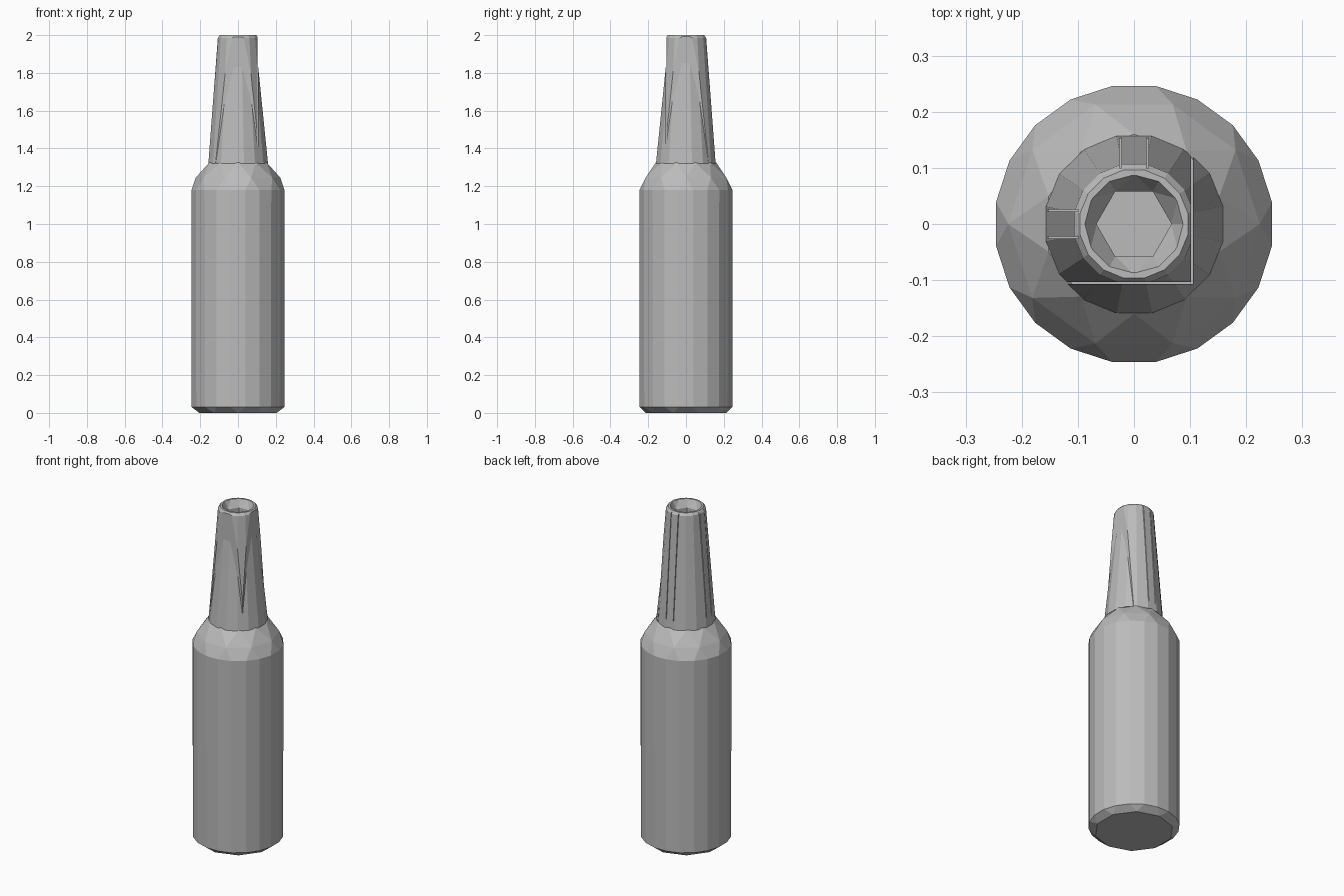
import bpy, bmesh, math
from mathutils import Vector

cube = bpy.data.objects.get("Cube")
if cube:
    bpy.data.objects.remove(cube, do_unlink=True)

# Single bare grey material
steel = bpy.data.materials.new("plain grey")
steel.use_nodes = True
grey = (0.5, 0.5, 0.5, 1)
steel.diffuse_color = grey
steel.node_tree.nodes["Principled BSDF"].inputs["Base Color"].default_value = grey


def faceted(name, rings, trims=()):
    """Convex solid around rings (sides, radius, z, turn), then cut by planes.
    Each trim is (point, normal); the side the normal points to is removed."""
    bm = bmesh.new()
    for sides, radius, z, turn in rings:
        for i in range(sides):
            a = math.tau * (i + turn) / sides
            bm.verts.new((radius * math.cos(a), radius * math.sin(a), z))
    bmesh.ops.convex_hull(bm, input=bm.verts[:])
    bmesh.ops.dissolve_limit(bm, angle_limit=0.01, verts=bm.verts[:], edges=bm.edges[:])
    for point, normal in trims:
        bmesh.ops.bisect_plane(bm, geom=bm.verts[:] + bm.edges[:] + bm.faces[:],
                               plane_co=point, plane_no=normal, clear_outer=True)
        rim = [e for e in bm.edges if e.is_boundary]
        bmesh.ops.holes_fill(bm, edges=rim, sides=0)
    bmesh.ops.recalc_face_normals(bm, faces=bm.faces[:])
    mesh = bpy.data.meshes.new(name)
    bm.to_mesh(mesh)
    bm.free()
    mesh.materials.append(steel)
    obj = bpy.data.objects.new(name, mesh)
    bpy.context.collection.objects.link(obj)
    return obj


def slit(name, direction, offset):
    """Thin radial board used to score a seam down the neck."""
    bpy.ops.mesh.primitive_cube_add(size=1)
    obj = bpy.context.object
    obj.name = name
    side = Vector((-direction.y, direction.x, 0))
    obj.location = direction * 0.2 + side * offset + Vector((0, 0, 1.72))
    obj.scale = [0.2 if abs(d) > 0.5 else 0.004 for d in direction[:2]] + [0.7]
    obj.data.materials.append(steel)
    return obj


def carve(target, cutter):
    mod = target.modifiers.new("carve", 'BOOLEAN')
    mod.operation = 'DIFFERENCE'
    mod.solver = 'EXACT'
    mod.object = cutter
    bpy.context.view_layer.objects.active = target
    bpy.ops.object.modifier_apply(modifier=mod.name)
    bpy.data.objects.remove(cutter, do_unlink=True)


# Body with faceted shoulder and chipped lower bevel
faceted("body", [(10, 0.215, 0, 0.5), (20, 0.248, 0.03, 0.5), (20, 0.249, 1.18, 0.5),
                 (10, 0.224, 1.245, 0), (10, 0.16, 1.325, 0.5)])

# Tapered neck, flattened on the front and left sides
left, front = Vector((1, 0, 0)), Vector((0, -1, 0))
neck = faceted("neck", [(16, 0.16, 1.32, 0.5), (16, 0.109, 1.985, 0.5), (16, 0.098, 2.0, 0.5)],
               [(left * 0.102, left), (front * 0.103, front)])

# Hollow tip with a bevelled mouth
carve(neck, faceted("bore", [(6, 0.067, 1.8, 0), (6, 0.067, 2.05, 0)]))
carve(neck, faceted("mouth", [(6, 0.066, 1.955, 0), (12, 0.09, 2.005, 0)]))

# Seams on the right and back sides
for direction in (-left, -front):
    for offset in (-0.024, 0.024):
        carve(neck, slit("seam", direction, offset))

# Pointed petals lying against the two flats
for name, direction, gap in (("left_petal", left, 0.105), ("front_petal", front, 0.107)):
    faceted(name, [(16, 0.162, 1.32, 0.5), (16, 0.102, 1.9, 0.5)],
            [(direction * gap, -direction)])
